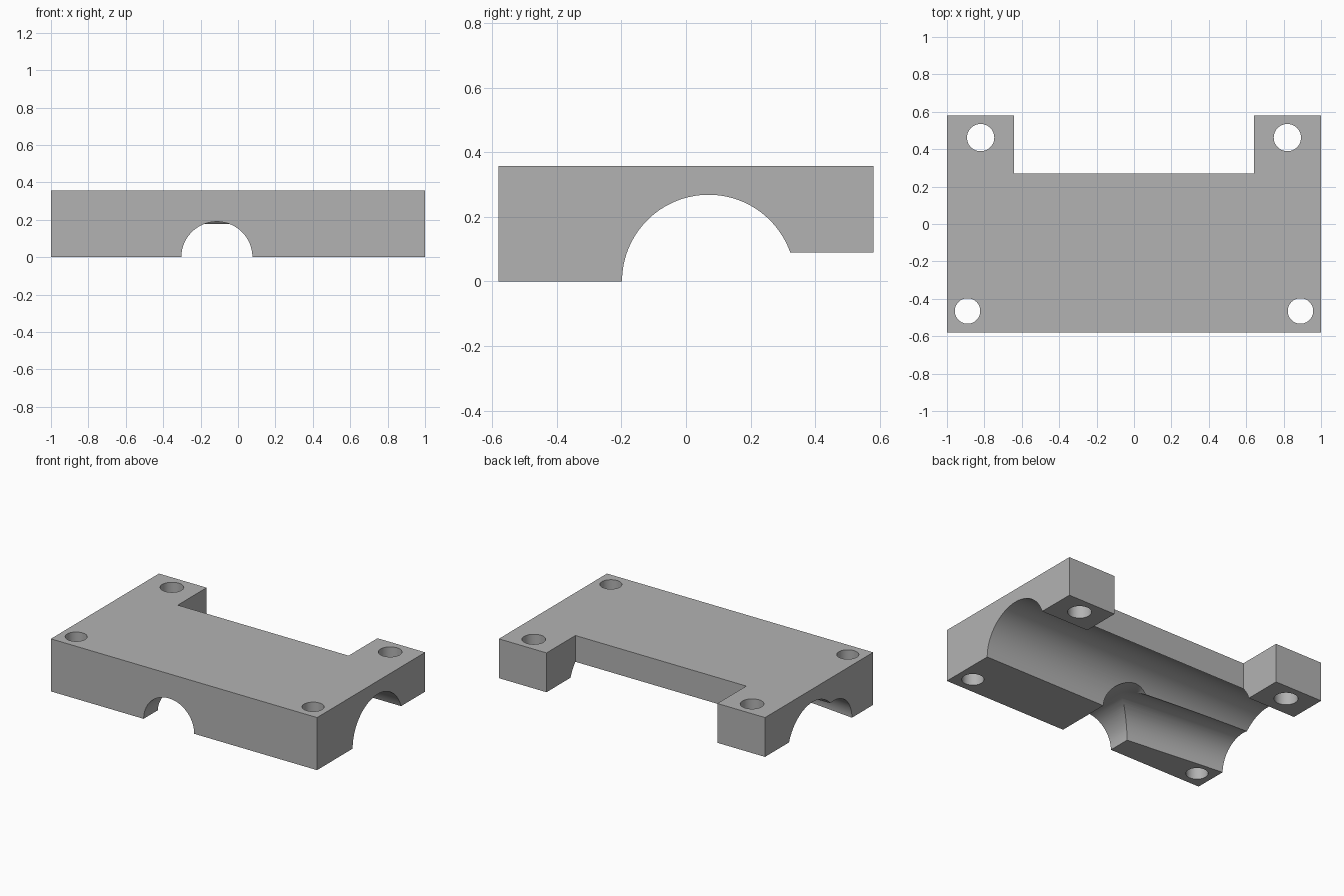
import bpy, bmesh, math
from mathutils import Vector

old = bpy.data.objects.get("Cube")
if old:
    bpy.data.objects.remove(old, do_unlink=True)

grey = bpy.data.materials.new("plain grey")
grey.use_nodes = True
colour = (0.45, 0.45, 0.45, 1)
grey.diffuse_color = colour
grey.node_tree.nodes["Principled BSDF"].inputs["Base Color"].default_value = colour

HEIGHT, BACK = 0.357, 0.58


def finish(name, bm):
    bmesh.ops.recalc_face_normals(bm, faces=bm.faces)
    mesh = bpy.data.meshes.new(name)
    bm.to_mesh(mesh)
    bm.free()
    mesh.materials.append(grey)
    obj = bpy.data.objects.new(name, mesh)
    bpy.context.collection.objects.link(obj)
    return obj


def rod(name, start, end, radius, sides=96):
    """Cylinder between two points."""
    start, end = Vector(start), Vector(end)
    axis = end - start
    bm = bmesh.new()
    bmesh.ops.create_cone(bm, cap_ends=True, segments=sides, radius1=radius,
                          radius2=radius, depth=axis.length)
    obj = finish(name, bm)
    turn = axis.to_track_quat("Z", "Y").to_matrix().to_4x4()
    obj.data.transform(turn)
    obj.location = (start + end) / 2
    return obj


def box(name, low, high):
    bm = bmesh.new()
    bmesh.ops.create_cube(bm, size=1)
    for v in bm.verts:
        v.co = [lo if c < 0 else hi for c, lo, hi in zip(v.co, low, high)]
    return finish(name, bm)


# Block with two rear tabs, as an extruded outline
outline = [(-1, -BACK), (1, -BACK), (1, BACK), (0.642, BACK),
           (0.642, 0.27), (-0.642, 0.27), (-0.642, BACK), (-1, BACK)]
bm = bmesh.new()
base = bm.faces.new([bm.verts.new((x, y, 0)) for x, y in outline])
top = bmesh.ops.extrude_face_region(bm, geom=[base])
bmesh.ops.translate(bm, vec=(0, 0, HEIGHT),
                    verts=[g for g in top["geom"] if isinstance(g, bmesh.types.BMVert)])
block = finish("clamp_block", bm)

# Raised tab undersides and the main bore
cutters = [box("tab_step_cutter", (-1.2, 0.2, -0.2), (1.2, 0.8, 0.09)),
           rod("main_bore_cutter", (-1.3, 0.07, 0), (1.3, 0.07, 0), 0.268, 128)]

# Front port that bends into a slanted side channel
joint = Vector((-0.113, -0.256, 0))
cutters.append(rod("front_port_cutter", (joint.x, -0.9, 0), (joint.x, 0.07, 0), 0.19))
cutters.append(rod("side_channel_cutter", joint, joint + Vector((-1.2, 0.128, 0)), 0.19))

# Four bolt holes
for side in (-1, 1):
    for x, y, radius in ((0.89, -0.465, 0.068), (0.82, 0.462, 0.073)):
        cutters.append(rod("bolt_hole_cutter", (side * x, y, -0.2),
                           (side * x, y, 0.6), radius, 48))

for cutter in cutters:
    cutter.hide_render = True
    mod = block.modifiers.new(cutter.name, "BOOLEAN")
    mod.operation = "DIFFERENCE"
    mod.solver = "EXACT"
    mod.object = cutter

# Bake the cuts and drop the cutters
bpy.context.view_layer.update()
graph = bpy.context.evaluated_depsgraph_get()
cut_mesh = bpy.data.meshes.new_from_object(block.evaluated_get(graph))
block.modifiers.clear()
block.data = cut_mesh
for cutter in cutters:
    bpy.data.objects.remove(cutter, do_unlink=True)

bpy.ops.object.select_all(action="DESELECT")
block.select_set(True)
bpy.context.view_layer.objects.active = block
bpy.ops.object.shade_smooth_by_angle(angle=math.radians(25))
